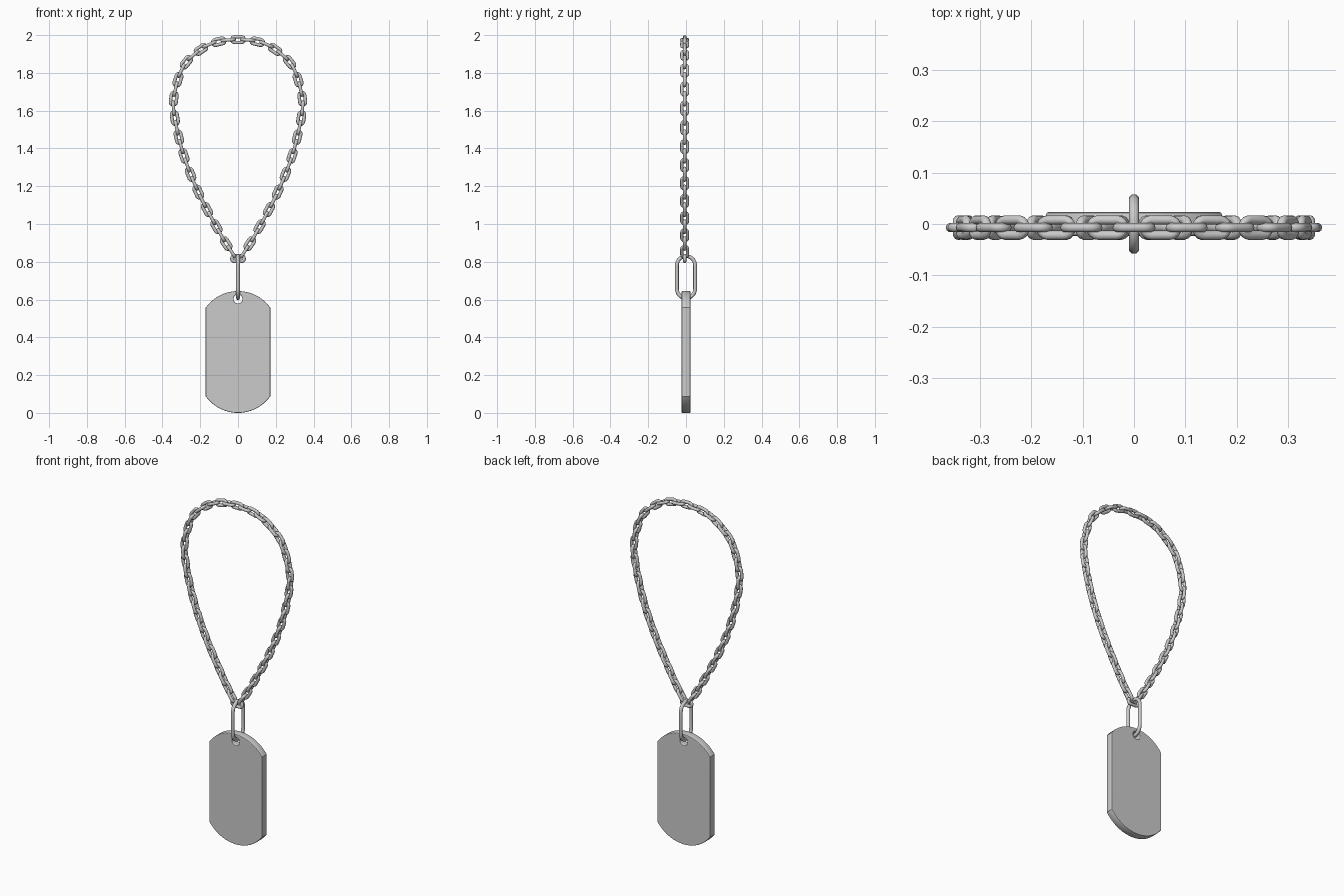
import bpy, bmesh, math
from mathutils import Vector, Matrix

if "Cube" in bpy.data.objects:
    bpy.data.objects.remove(bpy.data.objects["Cube"])


def link_mesh(name, half_len, half_wid, r, arc=8, sides=10):
    """Stadium-shaped wire loop in local XY, long axis X (outer half sizes)."""
    R = half_wid - r
    s = half_len - half_wid
    bm = bmesh.new()
    rings = []
    for end in (0, 1):
        for i in range(arc + 1):
            a = -math.pi / 2 + math.pi * i / arc + math.pi * end
            out = Vector((math.cos(a), math.sin(a), 0))
            c = out * R + Vector((s if end == 0 else -s, 0, 0))
            rings.append([bm.verts.new(c + out * r * math.cos(t) + Vector((0, 0, r * math.sin(t))))
                          for t in (2 * math.pi * k / sides for k in range(sides))])
    for i, ring in enumerate(rings):
        nxt = rings[(i + 1) % len(rings)]
        for k in range(sides):
            j = (k + 1) % sides
            bm.faces.new((ring[k], nxt[k], nxt[j], ring[j]))
    bmesh.ops.recalc_face_normals(bm, faces=bm.faces)
    for f in bm.faces:
        f.smooth = True
    me = bpy.data.meshes.new(name)
    bm.to_mesh(me)
    bm.free()
    return me


def add(name, me, matrix):
    ob = bpy.data.objects.new(name, me)
    bpy.context.collection.objects.link(ob)
    ob.matrix_world = matrix
    return ob


def frame(x, y, z, loc):
    m = Matrix((x, y, z)).transposed().to_4x4()
    m.translation = loc
    return m


# Tag plate: arched ends, straight sides, drilled hole
W, Z0, Z1, SAG, HALF_T, BEV = 0.171, 0.0, 0.645, 0.088, 0.023, 0.004
R = (W * W + SAG * SAG) / (2 * SAG)
A = math.asin(W / R)
N = 24
angles = [A - 2 * A * i / N for i in range(N + 1)]
outline = [(R * math.sin(a), Z1 - R + R * math.cos(a)) for a in angles]
outline += [(-x, Z0 + Z1 - z) for x, z in outline]
hole = [(0.024 * math.cos(t), 0.603 + 0.024 * math.sin(t))
        for t in (2 * math.pi * k / 32 for k in range(32))]
cu = bpy.data.curves.new("tag_plate", 'CURVE')
cu.dimensions = '2D'
cu.fill_mode = 'BOTH'
cu.extrude = HALF_T - BEV
cu.bevel_depth = BEV
cu.bevel_resolution = 1
cu.offset = -BEV
for pts in (outline, hole):
    sp = cu.splines.new('POLY')
    sp.points.add(len(pts) - 1)
    for p, (x, z) in zip(sp.points, pts):
        p.co = (x, z, 0, 1)
    sp.use_cyclic_u = True
tag = add("tag_plate", cu, Matrix.Rotation(math.pi / 2, 4, 'X'))
bpy.context.view_layer.objects.active = tag
tag.select_set(True)
bpy.ops.object.convert(target='MESH')
bpy.ops.object.shade_smooth_by_angle(angle=math.radians(30))

# Oval connecting ring, standing in the YZ plane through the hole
X, Y, Z = Vector((1, 0, 0)), Vector((0, 1, 0)), Vector((0, 0, 1))
add("connecting_ring", link_mesh("connecting_ring", 0.121, 0.058, 0.01, 12, 14),
    frame(Z, Y, -X, (0, 0, 0.719)))

# Chain path: teardrop loop, mirrored half profile
half = [(0, 1.976), (0.09, 1.968), (0.18, 1.935), (0.285, 1.84), (0.336, 1.69), (0.336, 1.57),
        (0.286, 1.36), (0.206, 1.16), (0.10, 0.96), (0.045, 0.87), (0, 0.817)]
ctrl = [Vector((x, -0.007, z)) for x, z in half]
ctrl += [Vector((-p.x, p.y, p.z)) for p in ctrl[-2:0:-1]]
path = []
n = len(ctrl)
for i in range(n):
    a, b, c, d = (ctrl[(i + k) % n] for k in (-1, 0, 1, 2))
    for k in range(30):
        t = k / 30
        path.append(0.5 * (2 * b + (c - a) * t + (2 * a - 5 * b + 4 * c - d) * t * t
                           + (3 * b - a - 3 * c + d) * t ** 3))
path.append(path[0])
dist = [0.0]
for p, q in zip(path, path[1:]):
    dist.append(dist[-1] + (q - p).length)


def at(s):
    s %= dist[-1]
    i = next(k for k in range(len(path) - 1) if dist[k + 1] >= s)
    return path[i].lerp(path[i + 1], (s - dist[i]) / (dist[i + 1] - dist[i]))


# Chain links: alternately flat in the loop plane and turned across it
COUNT = 56
pitch = dist[-1] / COUNT
link = link_mesh("chain_link", pitch / 2 + 0.016, 0.024, 0.009)
for i in range(COUNT):
    s = i * pitch
    tan = (at(s + pitch / 2) - at(s - pitch / 2)).normalized()
    side = Y.cross(tan)
    m = frame(tan, side, -Y, at(s)) if i % 2 == 0 else frame(tan, Y, side, at(s))
    add(f"chain_link_{i + 1:02d}", link, m)
